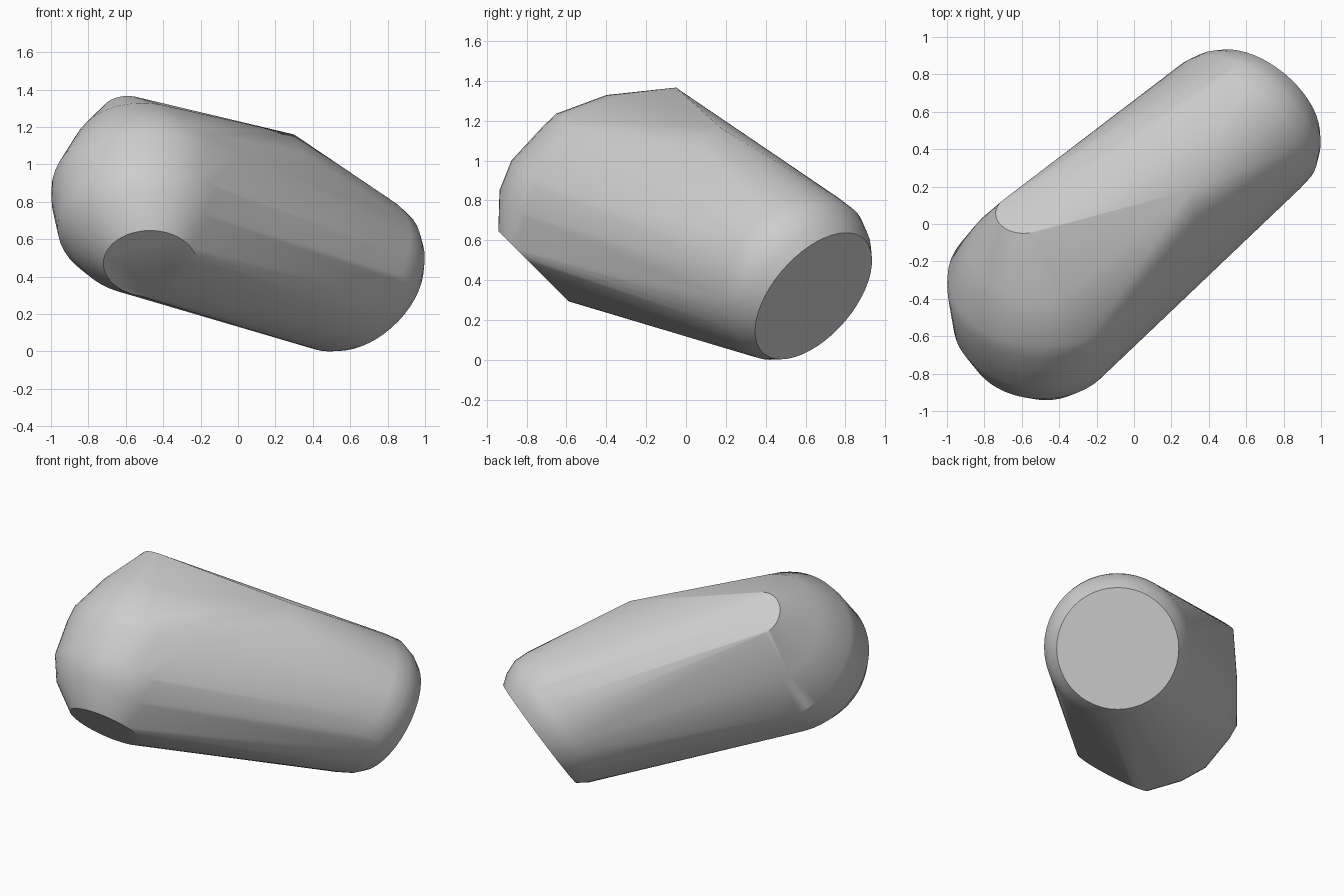
import bpy
import bmesh
from math import cos, sin, tau
from mathutils import Vector

cube = bpy.data.objects.get("Cube")
if cube:
    bpy.data.objects.remove(cube, do_unlink=True)

SIDES = 48
bm = bmesh.new()


def ring(centre, normal, radius, sides=SIDES):
    """Add a circle of points facing along the normal."""
    turn = Vector(normal).to_track_quat('Z', 'Y')
    for i in range(sides):
        a = tau * i / sides
        offset = Vector((cos(a) * radius, sin(a) * radius, 0))
        bm.verts.new(Vector(centre) + turn @ offset)


# Large flat end with its rounded shoulder
end_centre = Vector((0.67, 0.64, 0.32))
end_axis = Vector((0.53, 0.64, -0.556)).normalized()
for depth, radius in ((0, 0.382), (0.06, 0.425), (0.15, 0.46), (0.25, 0.455)):
    ring(end_centre - end_axis * depth, end_axis, radius)

# Barrel-shaped end, from its small flat disc to the small disc at the top
barrel_axis = Vector((0, 1, 1))
for centre, radius in (
    ((-0.47, -0.765, 0.47), 0.25),
    ((-0.49, -0.66, 0.575), 0.39),
    ((-0.49, -0.54, 0.665), 0.475),
    ((-0.485, -0.355, 0.81), 0.512),
    ((-0.48, -0.285, 0.87), 0.517),
    ((-0.51, -0.13, 1.06), 0.38),
    ((-0.59, 0.056, 1.26), 0.15),
):
    ring(centre, barrel_axis, radius)

# Blunt corners along the upper side
for corner in ((0.3, 0.18, 1.16), (0.33, 0.03, 1.07), (0.02, -0.47, 1.05)):
    bm.verts.new(corner)

# Stretch one skin over all rings
bmesh.ops.convex_hull(bm, input=bm.verts[:])
loose = [v for v in bm.verts if not v.link_faces]
bmesh.ops.delete(bm, geom=loose, context='VERTS')
bmesh.ops.dissolve_limit(bm, angle_limit=0.01, verts=bm.verts[:], edges=bm.edges[:])
bmesh.ops.recalc_face_normals(bm, faces=bm.faces[:])

mesh = bpy.data.meshes.new("rounded_body")
bm.to_mesh(mesh)
bm.free()
body = bpy.data.objects.new("rounded_body", mesh)
bpy.context.collection.objects.link(body)

# Plain light grey
grey = bpy.data.materials.new("light_grey")
grey.use_nodes = True
colour = (0.61, 0.61, 0.61, 1)
grey.diffuse_color = colour
for node in grey.node_tree.nodes:
    if node.type == 'BSDF_PRINCIPLED':
        node.inputs["Base Color"].default_value = colour
mesh.materials.append(grey)

bpy.ops.object.select_all(action='DESELECT')
body.select_set(True)
bpy.context.view_layer.objects.active = body
bpy.ops.object.shade_smooth_by_angle(angle=0.5)
